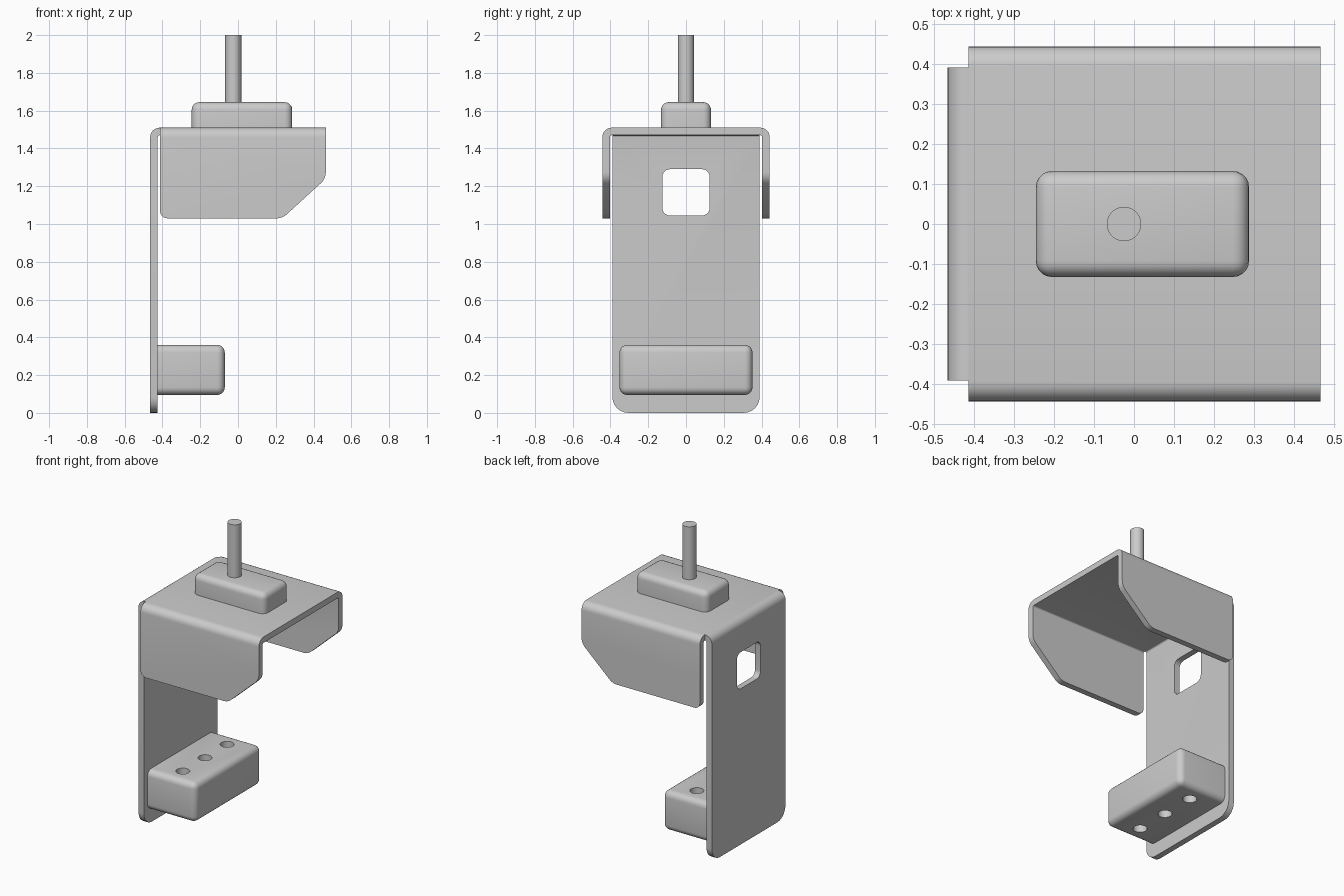
import bpy, bmesh, math
from mathutils import Vector

if "Cube" in bpy.data.objects:
    bpy.data.objects.remove(bpy.data.objects["Cube"], do_unlink=True)

grey = bpy.data.materials.new("plain grey")
grey.use_nodes = True
COLOUR = (0.6, 0.6, 0.6, 1)
grey.diffuse_color = COLOUR
grey.node_tree.nodes["Principled BSDF"].inputs["Base Color"].default_value = COLOUR


def fillet(corners, steps=6):
    """Round each (a, b, radius) corner of a closed outline."""
    out = []
    for i, (a, b, r) in enumerate(corners):
        p = Vector((a, b))
        if r == 0:
            out.append(p)
            continue
        u = (Vector(corners[i - 1][:2]) - p).normalized()
        v = (Vector(corners[(i + 1) % len(corners)][:2]) - p).normalized()
        half = u.angle(v) / 2
        centre = p + (u + v).normalized() * (r / math.sin(half))
        start = p + u * (r / math.tan(half)) - centre
        end = p + v * (r / math.tan(half)) - centre
        sweep = math.pi - 2 * half
        for k in range(steps + 1):
            t = k / steps
            out.append(centre + (start * math.sin((1 - t) * sweep)
                                 + end * math.sin(t * sweep)) / math.sin(sweep))
    return out


def to_object(name, bm):
    bmesh.ops.recalc_face_normals(bm, faces=bm.faces)
    mesh = bpy.data.meshes.new(name)
    bm.to_mesh(mesh)
    bm.free()
    mesh.materials.append(grey)
    obj = bpy.data.objects.new(name, mesh)
    bpy.context.collection.objects.link(obj)
    return obj


def prism(name, corners, axis, low, high):
    """Extrude a rounded outline along the x, y or z axis."""
    place = {"x": lambda p: (low, p.x, p.y),
             "y": lambda p: (p.x, low, p.y),
             "z": lambda p: (p.x, p.y, low)}[axis]
    bm = bmesh.new()
    face = bm.faces.new([bm.verts.new(place(p)) for p in fillet(corners)])
    moved = bmesh.ops.extrude_face_region(bm, geom=[face])["geom"]
    shift = Vector([high - low if c == axis else 0 for c in "xyz"])
    bmesh.ops.translate(bm, vec=shift, verts=[g for g in moved if isinstance(g, bmesh.types.BMVert)])
    return to_object(name, bm)


def rounded_block(name, low, high, radius, flat_axis):
    """Box with rounded edges, except around its mounting face."""
    bm = bmesh.new()
    bmesh.ops.create_cube(bm, size=1)
    for v in bm.verts:
        v.co = [h if c > 0 else l for c, l, h in zip(v.co, low, high)]
    edges = [e for e in bm.edges
             if any(v.co[flat_axis] > low[flat_axis] + 0.01 for v in e.verts)]
    bmesh.ops.bevel(bm, geom=edges, offset=radius, segments=5, profile=0.5, affect="EDGES")
    return to_object(name, bm)


def cylinder(name, x, y, low, high, radius, sides=24):
    bm = bmesh.new()
    bmesh.ops.create_cone(bm, cap_ends=True, segments=sides, radius1=radius,
                          radius2=radius, depth=high - low)
    bmesh.ops.translate(bm, vec=(x, y, (low + high) / 2), verts=bm.verts)
    return to_object(name, bm)


def combine(obj, other, operation):
    mod = obj.modifiers.new("shape", "BOOLEAN")
    mod.object, mod.operation, mod.solver = other, operation, "EXACT"
    bpy.context.view_layer.objects.active = obj
    bpy.ops.object.modifier_apply(modifier=mod.name)
    bpy.data.objects.remove(other, do_unlink=True)


T = 0.04            # sheet thickness
TOP = 1.51          # upper face of the sheet
W = 0.443           # half width over the flanges
X0, X1 = -0.413, 0.465

# Folded top with two side flanges
bracket = prism("bracket_top", [
    (-W, 1.03, 0), (-W, TOP, 0.05), (W, TOP, 0.05), (W, 1.03, 0),
    (W - T, 1.03, 0), (W - T, TOP - T, 0.01), (-W + T, TOP - T, 0.01), (-W + T, 1.03, 0),
], "x", X0, X1)
combine(bracket, prism("flange_outline", [
    (X0, 1.7, 0), (X0, 1.03, 0.04), (0.235, 1.03, 0.08), (X1, 1.24, 0.08), (X1, 1.7, 0),
], "y", -1, 1), "INTERSECT")

# Upright plate, bent over at the top, with rounded foot and window
plate = prism("back_plate", [
    (-0.465, 0, 0), (-0.465, TOP, 0.05), (X0, TOP, 0), (X0, TOP - T, 0),
    (-0.465 + T, TOP - T, 0.01), (-0.465 + T, 0, 0),
], "y", -0.39, 0.39)
combine(plate, prism("plate_outline", [
    (-0.39, 0, 0.085), (0.39, 0, 0.085), (0.39, 1.7, 0), (-0.39, 1.7, 0),
], "x", -1, 1), "INTERSECT")
combine(plate, prism("window_cutter", [
    (-0.125, 1.045, 0.04), (0.125, 1.045, 0.04), (0.125, 1.29, 0.04), (-0.125, 1.29, 0.04),
], "x", -1, 0), "DIFFERENCE")

# Lower block with three through holes
foot = rounded_block("lower_block", (-0.425, -0.352, 0.095), (-0.07, 0.352, 0.36), 0.04, 0)
for y in (-0.235, 0, 0.235):
    combine(foot, cylinder("hole_cutter", -0.245, y, 0, 0.5, 0.043), "DIFFERENCE")

# Upper block and its rod
cap = rounded_block("upper_block", (-0.245, -0.132, TOP), (0.287, 0.132, 1.645), 0.04, 2)
rod = cylinder("rod", -0.025, 0, 1.64, 2, 0.043)

# Smooth bends, sharp sheet edges
for obj in (bracket, plate, foot, cap, rod):
    bpy.ops.object.select_all(action="DESELECT")
    obj.select_set(True)
    bpy.context.view_layer.objects.active = obj
    bpy.ops.object.shade_smooth_by_angle(angle=math.radians(35))
